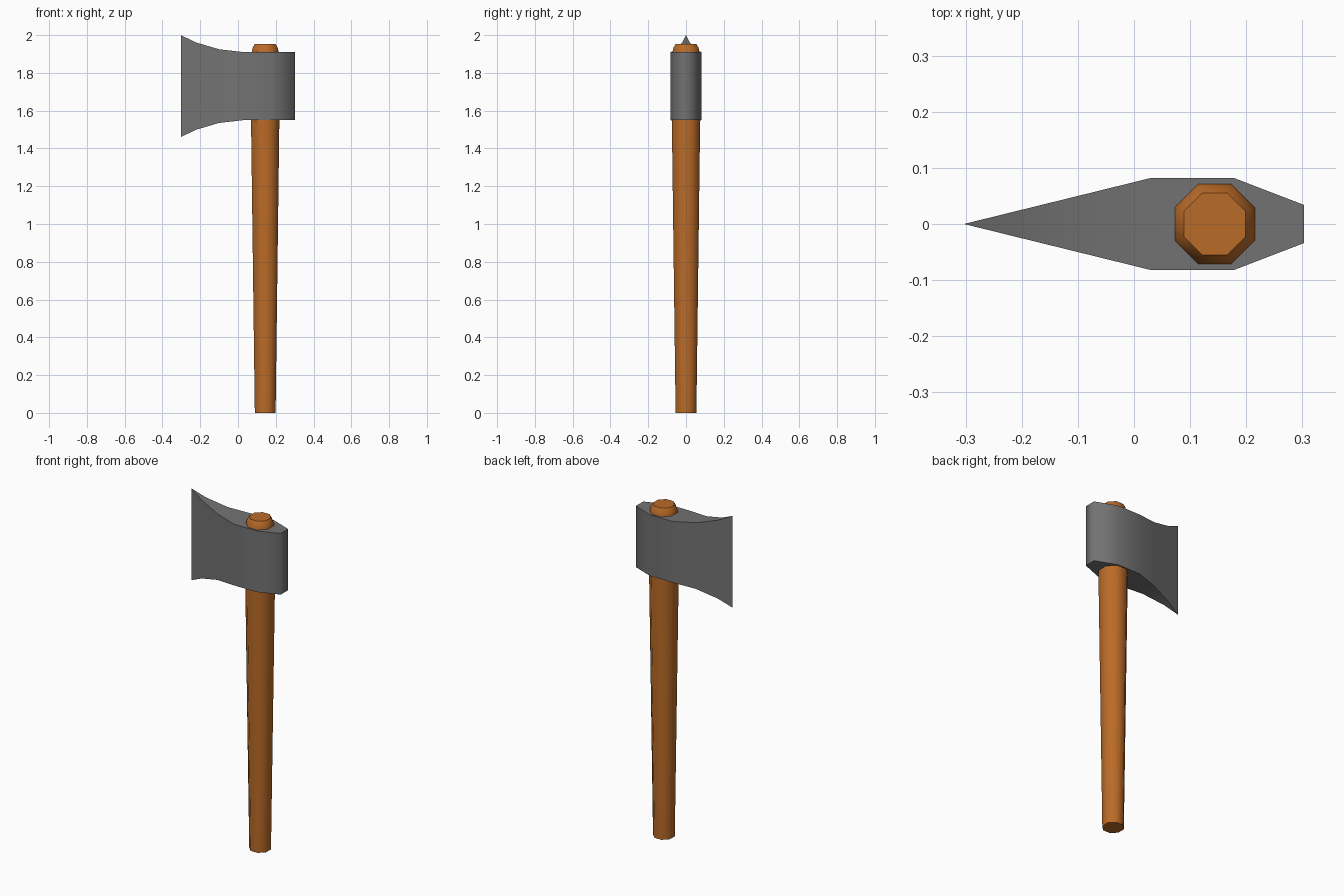
import bpy, bmesh, math

if "Cube" in bpy.data.objects:
    bpy.data.objects.remove(bpy.data.objects["Cube"])


def loft(name, rings, angle, color):
    """Skin a list of equal-length rings (coincident points merge), cap, shade by angle."""
    bm = bmesh.new()
    loops = []
    for ring in rings:
        made = {p: bm.verts.new(p) for p in dict.fromkeys(ring)}
        loops.append([made[p] for p in ring])
    n = len(rings[0])
    for a, b in zip(loops, loops[1:]):
        for i in range(n):
            j = (i + 1) % n
            bm.faces.new(list(dict.fromkeys((a[i], a[j], b[j], b[i]))))
    for end in (loops[0], loops[-1]):
        if len(set(end)) > 2:
            bm.faces.new(end)
    bmesh.ops.recalc_face_normals(bm, faces=bm.faces)
    mesh = bpy.data.meshes.new(name)
    bm.to_mesh(mesh)
    bm.free()
    mat = bpy.data.materials.new(name + "_material")
    mat.diffuse_color = color
    mat.use_nodes = True
    mat.node_tree.nodes["Principled BSDF"].inputs["Base Color"].default_value = mat.diffuse_color
    mesh.materials.append(mat)
    obj = bpy.data.objects.new(name, mesh)
    bpy.context.collection.objects.link(obj)
    bpy.ops.object.select_all(action='DESELECT')
    obj.select_set(True)
    bpy.context.view_layer.objects.active = obj
    bpy.ops.object.shade_smooth_by_angle(angle=math.radians(angle))


def octagon(cx, half_width, z):
    r = half_width / math.cos(math.pi / 8)
    angles = [math.pi / 8 + i * math.pi / 4 for i in range(8)]
    return [(cx + r * math.cos(t), r * math.sin(t), z) for t in angles]


def blade_section(x, t, h, mid=1.73):
    return [(x, -t, mid - h), (x, t, mid - h), (x, t, mid + h), (x, -t, mid + h)]


# Tapered octagonal handle with a chamfered top: (half width, height)
handle_profile = [(0.055, 0), (0.075, 1.55), (0.075, 1.88), (0.071, 1.912),
                  (0.067, 1.932), (0.055, 1.953)]
loft("handle", [octagon(0.144, w, z) for w, z in handle_profile], 47,
     (0.49, 0.147, 0.021, 1))

# Flared wedge head: (x, half thickness, half height)
head_profile = [(-0.303, 0, 0.27), (-0.222, 0.02, 0.231), (-0.1, 0.05, 0.195),
                (0.03, 0.082, 0.18), (0.178, 0.082, 0.18), (0.303, 0.034, 0.18)]
loft("axe_head", [blade_section(*p) for p in head_profile], 75,
     (0.17, 0.17, 0.17, 1))
